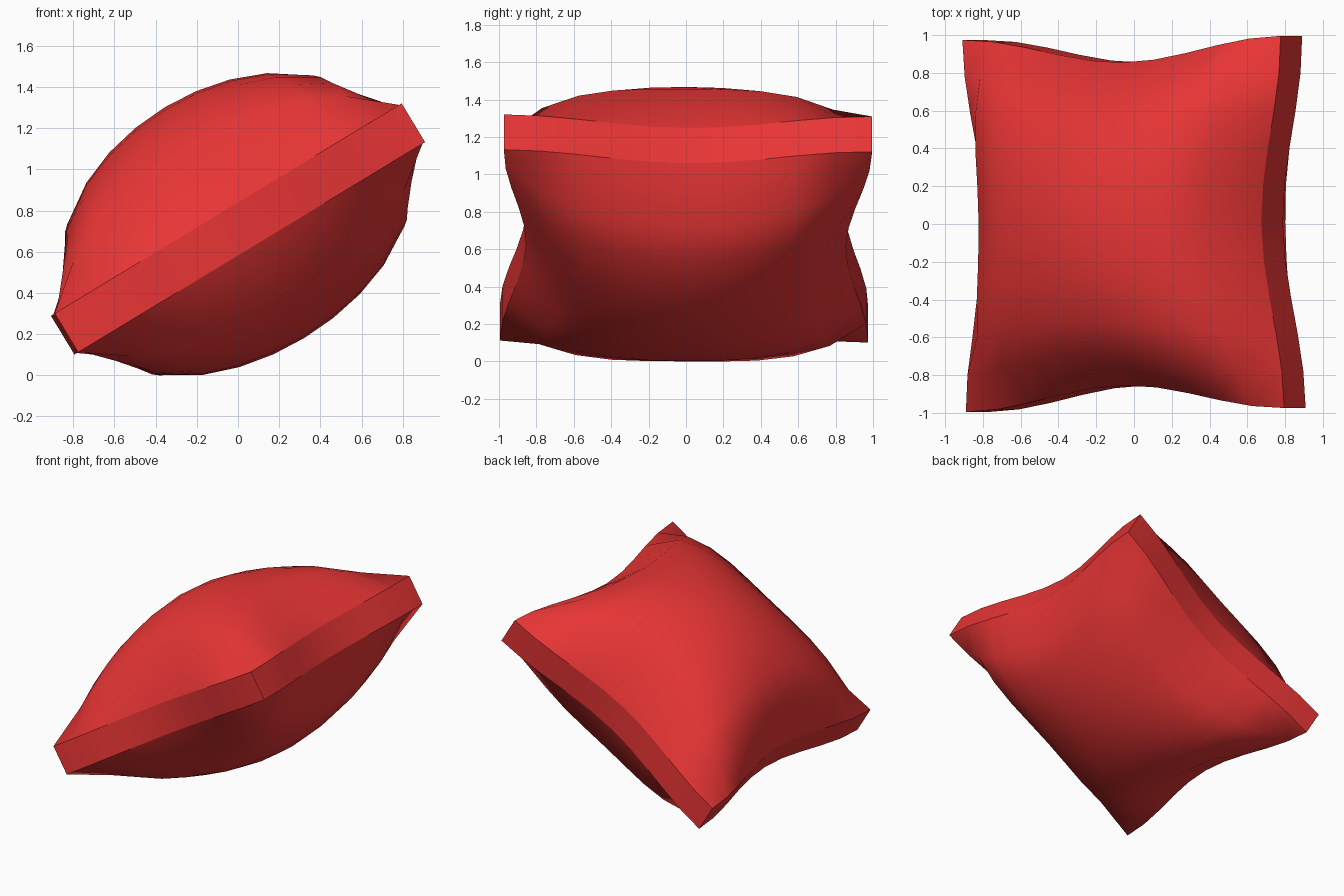
import bpy, bmesh, math
from mathutils import Matrix

if "Cube" in bpy.data.objects:
    bpy.data.objects.remove(bpy.data.objects["Cube"])

N = 10              # segments per side
CORNER = 0.985      # half width at the corners
PINCH = 0.13        # how far each side is drawn in at its middle
BAND = 0.11         # half height of the edge band
TOP, BOTTOM = 0.58, 0.51   # puff above and below the band


def edge_reach(t):
    return CORNER - PINCH * math.cos(math.pi * t / 2) ** 2


def puff(s, t):
    dome = math.sqrt(max(0, 1 - s * s) * max(0, 1 - t * t))
    return dome * (1 - 1.2 * (s * t) ** 4)


bm = bmesh.new()

# Two matching panels
bmesh.ops.create_grid(bm, x_segments=N, y_segments=N, size=1)
upper = list(bm.verts)
rim = [e for e in bm.edges if e.is_boundary]
copy = bmesh.ops.duplicate(bm, geom=bm.verts[:] + bm.edges[:] + bm.faces[:])
twin = copy["vert_map"]

# Edge band joining the panels
for e in rim:
    a, b = e.verts
    bm.faces.new((a, b, twin[b], twin[a]))
bmesh.ops.recalc_face_normals(bm, faces=bm.faces)

# Crisp seams along the band and at its corners
for e in rim:
    e.smooth = False
    a, b = e.verts
    bm.edges.get((twin[a], twin[b])).smooth = False
for v in upper:
    if abs(v.co.x) > 0.999 and abs(v.co.y) > 0.999:
        bm.edges.get((v, twin[v])).smooth = False

# Puff the panels and draw the sides in
for v in upper:
    s, t = v.co.x, v.co.y
    x, y = s * edge_reach(t), t * edge_reach(s)
    w = twin[v]
    v.co = (x, y, BAND + TOP * puff(s, t))
    w.co = (x, y, -BAND - BOTTOM * puff(s, t))

for f in bm.faces:
    f.smooth = True

# Lean the cushion and rest it on the ground
tilt = Matrix.Rotation(math.radians(-31.2), 4, 'Y') @ Matrix.Rotation(0.011, 4, 'Z')
bmesh.ops.transform(bm, matrix=tilt, verts=bm.verts)
low = min(v.co.z for v in bm.verts)
bmesh.ops.translate(bm, vec=(0, 0, -low), verts=bm.verts)
bmesh.ops.recalc_face_normals(bm, faces=bm.faces)

mesh = bpy.data.meshes.new("cushion")
bm.to_mesh(mesh)
bm.free()
cushion = bpy.data.objects.new("cushion", mesh)
bpy.context.collection.objects.link(cushion)

red = bpy.data.materials.new("red_fabric")
red.diffuse_color = (0.8, 0.035, 0.035, 1)
red.use_nodes = True
red.node_tree.nodes["Principled BSDF"].inputs["Base Color"].default_value = red.diffuse_color
mesh.materials.append(red)
